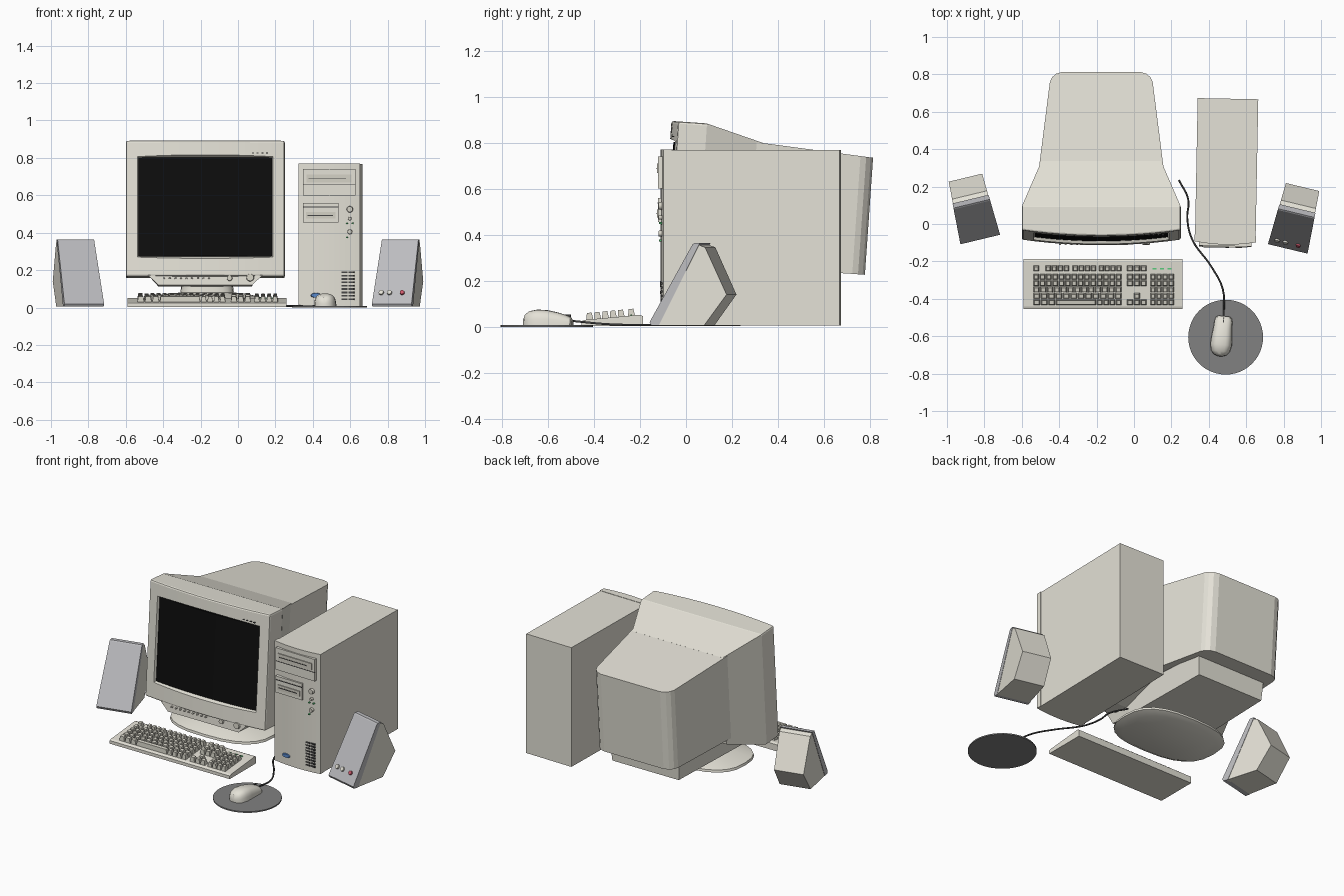
import bpy, bmesh
from math import sin, cos, pi, radians, copysign
from mathutils import Matrix, Vector

if "Cube" in bpy.data.objects:
    bpy.data.objects.remove(bpy.data.objects["Cube"])


def material(name, r, g, b):
    m = bpy.data.materials.new(name)
    m.diffuse_color = (r, g, b, 1)
    m.use_nodes = True
    m.node_tree.nodes["Principled BSDF"].inputs["Base Color"].default_value = m.diffuse_color
    return m


CREAM = material("cream", .78, .76, .68)
KEY = material("key_beige", .66, .64, .56)
GREY = material("grille_grey", .5, .5, .52)
PAD = material("pad_grey", .22, .22, .22)
DARK = material("dark", .06, .06, .06)
BLACK = material("black", .004, .004, .004)
BLUE = material("blue", .1, .25, .6)
GREEN = material("green", .1, .6, .2)
RED = material("red", .6, .1, .15)
I = Matrix.Identity(4)


def finish(name, bm, mat, M=I, smooth=False):
    bmesh.ops.recalc_face_normals(bm, faces=bm.faces)
    me = bpy.data.meshes.new(name)
    bm.to_mesh(me)
    bm.free()
    ob = bpy.data.objects.new(name, me)
    bpy.context.collection.objects.link(ob)
    me.materials.append(mat)
    ob.matrix_world = M
    if smooth:
        bpy.ops.object.select_all(action='DESELECT')
        ob.select_set(True)
        bpy.context.view_layer.objects.active = ob
        bpy.ops.object.shade_smooth_by_angle(angle=radians(35))
    return ob


def loft(name, rings, mat, M=I, smooth=False):
    bm = bmesh.new()
    vs = [[bm.verts.new(p) for p in r] for r in rings]
    n = len(vs[0])
    for a, b in zip(vs, vs[1:]):
        for i in range(n):
            j = (i + 1) % n
            bm.faces.new((a[i], a[j], b[j], b[i]))
    bm.faces.new(vs[0])
    bm.faces.new(vs[-1])
    return finish(name, bm, mat, M, smooth)


def boxes(name, items, mat, M=I):
    bm = bmesh.new()
    for x0, x1, y0, y1, z0, z1 in items:
        T = Matrix.Translation(((x0 + x1) / 2, (y0 + y1) / 2, (z0 + z1) / 2))
        bmesh.ops.create_cube(bm, size=1, matrix=T @ Matrix.Diagonal((x1 - x0, y1 - y0, z1 - z0, 1)))
    return finish(name, bm, mat, M)


def knobs(name, items, depth, mat, M=I, tilt=pi / 2):
    bm = bmesh.new()
    for x, y, z, r in items:
        bmesh.ops.create_cone(bm, cap_ends=True, segments=16, radius1=r, radius2=r * .85, depth=depth,
                              matrix=Matrix.Translation((x, y, z)) @ Matrix.Rotation(tilt, 4, 'X'))
    return finish(name, bm, mat, M, True)


def bowed(name, hw, mid, edge, back, z0, z1, mat, M):
    """Upright slab whose front face is a shallow arc."""
    ts = [-1 + i / 6 for i in range(13)]
    out = [(hw * t, mid + (edge - mid) * t * t) for t in ts] + [(hw, back), (-hw, back)]
    return loft(name, [[(x, y, z) for x, y in out] for z in (z0, z1)], mat, M)


def rect(hw, y, z0, z1):
    return [(-hw, y, z0), (hw, y, z0), (hw, y, z1), (-hw, y, z1)]


# Monitor, tilted back about its foot
MON = Matrix.Translation((-.175, 0, .15)) @ Matrix.Rotation(radians(-4), 4, 'X')
bezel = bowed("monitor_bezel", .425, -.115, -.085, .05, .01, .738, CREAM, MON)
cutter = loft("screen_cutter", [rect(.38, -.14, .095, .67), rect(.345, -.05, .13, .635)], CREAM, MON)
bv = bezel.modifiers.new("round", 'BEVEL')
bv.width, bv.segments, bv.limit_method = .01, 2, 'ANGLE'
bo = bezel.modifiers.new("opening", 'BOOLEAN')
bo.object, bo.operation, bo.solver = cutter, 'DIFFERENCE', 'EXACT'
bpy.context.view_layer.objects.active = bezel
for m in ("round", "opening"):
    bpy.ops.object.modifier_apply(modifier=m)
bpy.data.objects.remove(cutter)
bowed("screen", .358, -.1, -.078, -.045, .118, .647, BLACK, MON)
loft("monitor_shell", [rect(.424, .045, .012, .736), rect(.32, .29, .1, .67)], CREAM, MON)

half = [(.34, .2), (.275, .715), (.264, .74), (.243, .76), (.21, .77)]
outline = half + [(-x, y) for x, y in reversed(half)]
loft("monitor_rear_housing", [[(x, y, .13) for x, y in outline],
                              [(x, y, .688 - .063 * y) for x, y in outline]], CREAM, MON)


def trapezoid(top, bottom, y, z0, z1):
    return [(-bottom, y, z0), (bottom, y, z0), (top, y, z1), (-top, y, z1)]


loft("monitor_chin", [trapezoid(.305, .25, -.1, -.038, .015), trapezoid(.3, .25, .05, -.035, .1),
                      trapezoid(.245, .235, .66, .012, .14)], CREAM, MON)
knobs("monitor_buttons", [(-.22 + .03 * i, -.102, .0, .006) for i in range(9)]
      + [(.13, -.102, .0, .016), (.24, -.102, .003, .022)], .02, KEY, MON)
boxes("monitor_marks", [(.25 + .025 * i, .26 + .025 * i, -.108, -.1, .668, .673) for i in range(4)], DARK, MON)

# Swivel stand
def oval(s, z):
    ring = []
    for i in range(24):
        a = 2 * pi * i / 24
        c, d = cos(a), sin(a)
        ring.append((-.165 + s * .34 * copysign(abs(c) ** .75, c), .12 + s * .23 * copysign(abs(d) ** .75, d), z))
    return ring


loft("monitor_stand", [oval(.85, .012), oval(1, .03), oval(.99, .045), oval(.6, .075), oval(.42, .08),
                       oval(.4, .14)], CREAM, smooth=True)

# Tower
TOW = Matrix.Translation((.495, .28, 0)) @ Matrix.Rotation(radians(-1.1), 4, 'Z')
boxes("tower_case", [(-.162, .162, -.345, .39, .005, .768)], CREAM, TOW)
bowed("tower_front", .165, -.39, -.375, -.34, .005, .77, CREAM, TOW)
boxes("tower_drive_bays", [(-.14, .14, -.398, -.37, .6, .74), (-.14, .05, -.4, -.37, .455, .56)], CREAM, TOW)
boxes("tower_drive_faces", [(-.12, .12, -.404, -.39, .668, .71), (-.125, .035, -.405, -.39, .475, .51)], KEY, TOW)
boxes("tower_slots", [(-.11, .09, -.406, -.39, .686, .69), (-.14, .14, -.4, -.39, .655, .658),
                      (-.115, .02, -.407, -.39, .49, .495), (-.14, .05, -.402, -.39, .535, .54)], DARK, TOW)
knobs("tower_buttons", [(.11, -.388, .525, .018), (.11, -.388, .475, .01), (.11, -.388, .405, .014)], .02, KEY, TOW)
knobs("tower_lights", [(.095, -.388, .45, .005), (.125, -.388, .45, .005), (.095, -.388, .375, .005)], .014, GREEN, TOW)
boxes("tower_vents", [(x, x + .031, -.389, -.37, .04 + .018 * i, .049 + .018 * i)
                      for i in range(9) for x in (.067, .103)], DARK, TOW)
knobs("tower_badge", [(0, 0, 0, .03)], .012, BLUE,
      TOW @ Matrix.Translation((-.07, -.389, .065)) @ Matrix.Diagonal((1, 1, .45, 1)))

# Keyboard
side = [(-.455, .004), (-.455, .024), (-.44, .03), (-.2, .052), (-.187, .046), (-.187, .004)]
loft("keyboard_base", [[(x, y, z) for y, z in side] for x in (-.59, .26)], CREAM)
kb = bmesh.new()


def keys(x0, x1, count, y):
    p = (x1 - x0) / count
    z = .042 + (y + .44) * .092
    for i in range(count):
        T = Matrix.Translation((x0 + p * (i + .5), y, z + .002)) @ Matrix.Rotation(radians(5), 4, 'X')
        vs = bmesh.ops.create_cube(kb, size=1, matrix=T @ Matrix.Diagonal((p - .004, .03, .03, 1)))['verts']
        top = sorted(vs, key=lambda v: v.co.z)[4:]
        c = sum((v.co for v in top), Vector()) / 4
        for v in top:
            v.co.x = c.x + (v.co.x - c.x) * (1 - .012 / p)
            v.co.y = c.y + (v.co.y - c.y) * .7


ROWS = (-.283, -.317, -.351, -.385, -.419)
for x0, x1, n in ((-.54, -.505, 1), (-.475, -.345, 4), (-.33, -.2, 4), (-.19, -.065, 4), (-.04, .07, 3)):
    keys(x0, x1, n, -.238)
for y, n in zip(ROWS, (14, 14, 13, 12)):
    keys(-.54, -.065, n, y)
for x0, x1, n in ((-.54, -.42, 3), (-.42, -.2, 1), (-.2, -.065, 4), (-.04, .07, 3)):
    keys(x0, x1, n, ROWS[4])
for y in ROWS[:2]:
    keys(-.04, .07, 3, y)
keys(-.003, .033, 1, ROWS[3])
for y in ROWS:
    keys(.085, .215, 4, y)
finish("keyboard_keys", kb, KEY)
boxes("keyboard_lights", [(.1 + .04 * i, .12 + .04 * i, -.242, -.235, .04, .054) for i in range(3)], GREEN)

# Mouse and pad
bm = bmesh.new()
bmesh.ops.create_cone(bm, cap_ends=True, segments=48, radius1=.2, radius2=.2, depth=.008,
                      matrix=Matrix.Translation((.49, -.605, .004)))
finish("mouse_pad", bm, PAD)
MOUSE = Matrix.Translation((.47, -.6, .008)) @ Matrix.Rotation(radians(-6), 4, 'Z')
shape = [(-.108, .012, .02), (-.1, .034, .045), (-.08, .05, .06), (-.045, .058, .067), (0, .055, .064),
         (.045, .05, .054), (.08, .048, .043), (.1, .043, .034), (.108, .03, .022)]
loft("mouse", [[(w * copysign(abs(cos(pi * i / 12)) ** .7, cos(pi * i / 12)), y, h * abs(sin(pi * i / 12)) ** .7)
                for i in range(13)] for y, w, h in shape], CREAM, MOUSE, True)
boxes("mouse_button_gap", [(-.002, .002, .045, .1, .03, .045)], DARK, MOUSE)
path = [(.48, -.49, .025), (.475, -.35, .012), (.415, -.23, .008), (.31, -.08, .008), (.285, .03, .008),
        (.29, .13, .008), (.24, .235, .008)]
cu = bpy.data.curves.new("mouse_cable", 'CURVE')
cu.dimensions, cu.bevel_depth, cu.bevel_resolution, cu.resolution_u = '3D', .005, 1, 6
sp = cu.splines.new('BEZIER')
sp.bezier_points.add(len(path) - 1)
for bp, p in zip(sp.bezier_points, path):
    bp.co = p
    bp.handle_left_type = bp.handle_right_type = 'AUTO'
cu.materials.append(DARK)
bpy.context.collection.objects.link(bpy.data.objects.new("mouse_cable", cu))

# Speakers, leaning back and turned inward
BODY = [(.03, .005), (.03, .03), (.205, .36), (.245, .345), (.34, .14), (.24, .005)]
FRONT = [(.0, .02), (.19, .358), (.197, .363), (.222, .363), (.04, .005), (.008, .005)]
for label, s, y in (("left", -1, -.083), ("right", 1, -.133)):
    M = Matrix.Translation((s * .822, y, 0)) @ Matrix.Rotation(radians(-13.5 * s), 4, 'Z')
    for part, prof, mat, w in (("body", BODY, CREAM, .107), ("grille", FRONT, GREY, .109)):
        loft(f"{label}_speaker_{part}", [[(k * (w - .045 * d), d, z) for d, z in prof] for k in (-1, 1)], mat, M)
    if s > 0:
        knobs("speaker_knobs", [(x, .033, .078, .015) for x in (-.065, -.02)], .02, CREAM, M, radians(60))
        knobs("speaker_power_button", [(.05, .033, .078, .014)], .02, RED, M, radians(60))
